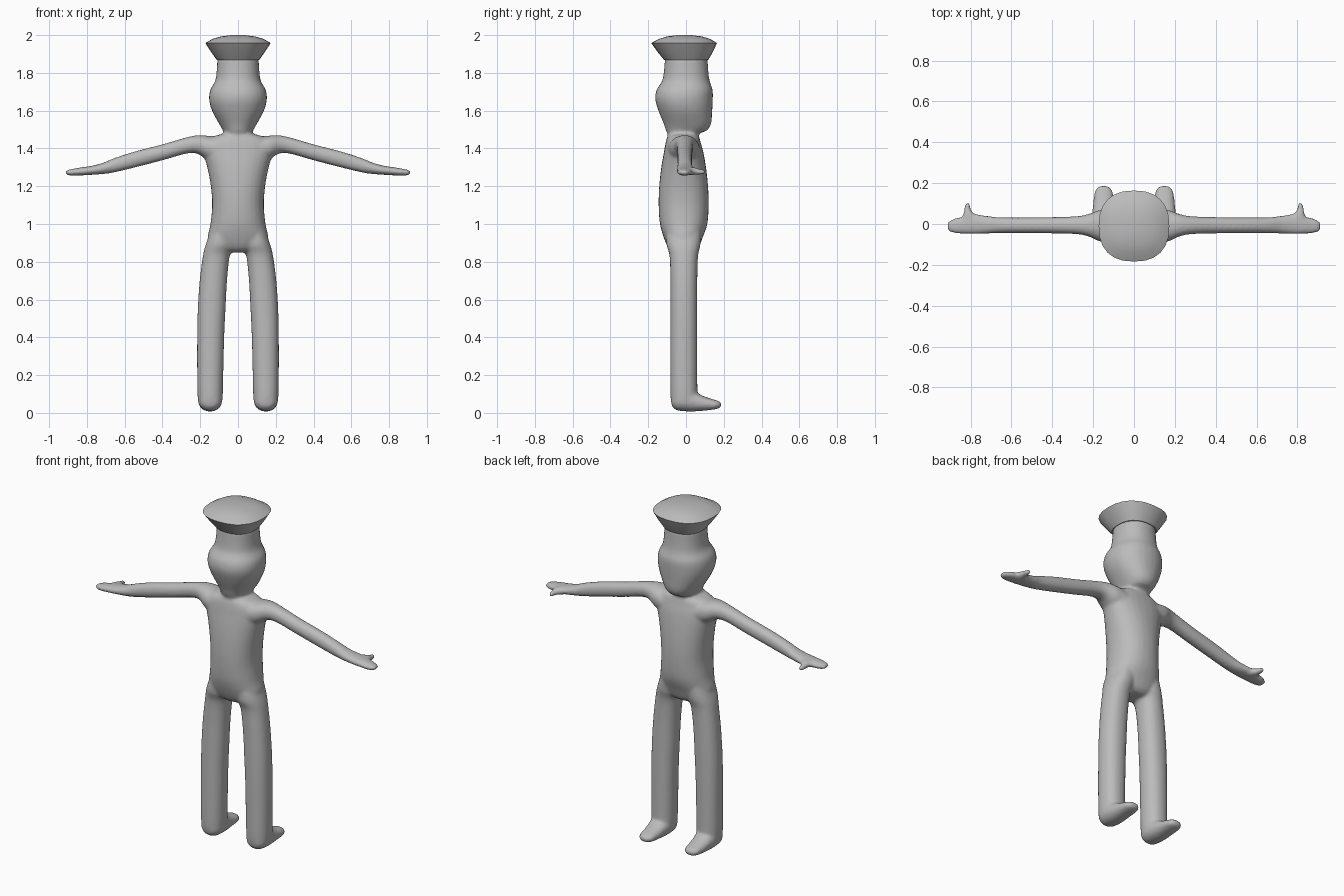
import bpy, bmesh, math

grey = bpy.data.materials.new("plain grey")
grey.diffuse_color = (0.5, 0.5, 0.5, 1)


def spline(a, b, c, d, t):
    """Catmull-Rom blend of four ring rows."""
    return [0.5 * (2*q + (r-p)*t + (2*p-5*q+4*r-s)*t*t + (3*q-p-3*r+s)*t**3)
            for p, q, r, s in zip(a, b, c, d)]


def loft(bm, rings, axis='z', side=1, steps=4, seg=28, power=2.2):
    """Closed skin through rings (position, low a, high a, low b, high b)."""
    rows, last = [], len(rings) - 1
    for i in range(last):
        quad = [rings[max(0, min(last, i + k))] for k in (-1, 0, 1, 2)]
        rows += [spline(*quad, s / steps) for s in range(steps)]
    rows.append(rings[-1])
    loops = []
    for t, a0, a1, b0, b1 in rows:
        loop = []
        for k in range(seg):
            w = 2 * math.pi * k / seg
            c, s = math.cos(w), math.sin(w)
            a = (a0+a1)/2 + (a1-a0)/2 * math.copysign(abs(c)**(2/power), c)
            b = (b0+b1)/2 + (b1-b0)/2 * math.copysign(abs(s)**(2/power), s)
            x, y, z = {'x': (t, a, b), 'y': (a, t, b), 'z': (a, b, t)}[axis]
            loop.append(bm.verts.new((side * x, y, z)))
        loops.append(loop)
    faces = [bm.faces.new(loops[0]), bm.faces.new(loops[-1])]
    for lo, hi in zip(loops, loops[1:]):
        for k in range(seg):
            n = (k + 1) % seg
            faces.append(bm.faces.new((lo[k], lo[n], hi[n], hi[k])))
    bmesh.ops.recalc_face_normals(bm, faces=faces)


def make(name, bm):
    me = bpy.data.meshes.new(name)
    bm.to_mesh(me)
    bm.free()
    me.materials.append(grey)
    ob = bpy.data.objects.new(name, me)
    bpy.context.collection.objects.link(ob)
    return ob


def sym(*rows):
    """Rings symmetric in x: (z, half width, y low, y high)."""
    return [(z, -w, w, y0, y1) for z, w, y0, y1 in rows]


body = bmesh.new()

# torso
loft(body, sym((0.85, .06, -.06, .04), (0.87, .12, -.09, .065), (0.92, .16, -.115, .085),
               (1.0, .146, -.138, .113), (1.1, .137, -.145, .12), (1.2, .144, -.142, .117),
               (1.3, .163, -.131, .106), (1.38, .185, -.117, .092), (1.43, .18, -.108, .078),
               (1.46, .14, -.1, .07), (1.475, .09, -.09, .06)))

# neck and head
loft(body, sym((1.43, .075, -.095, .06), (1.475, .076, -.098, .066), (1.495, .08, -.107, .11),
               (1.53, .1, -.118, .133), (1.6, .138, -.146, .139), (1.66, .153, -.163, .142),
               (1.71, .147, -.156, .141), (1.755, .122, -.128, .126), (1.8, .114, -.118, .119),
               (1.88, .109, -.111, .114)))

for side in (1, -1):
    # leg
    loft(body, [(1.0, .03, .13, -.1, .08), (0.9, .022, .168, -.105, .078), (0.83, .044, .186, -.087, .064),
                (0.7, .058, .203, -.083, .06), (0.55, .066, .213, -.083, .06), (0.4, .073, .216, -.083, .06),
                (0.2, .078, .216, -.083, .06), (0.07, .082, .213, -.081, .06), (0.03, .095, .2, -.07, .05)],
         'z', side)
    # foot
    loft(body, [(-.075, .115, .18, .035, .1), (-.05, .09, .205, .014, .125), (0, .084, .211, .008, .13),
                (.05, .09, .206, .008, .11), (.1, .097, .2, .012, .086), (.15, .102, .195, .018, .07),
                (.175, .113, .184, .024, .062), (.187, .13, .167, .034, .052)], 'y', side)
    # arm and hand
    loft(body, [(.1, -.1, .075, 1.32, 1.46), (.17, -.085, .068, 1.345, 1.468), (.22, -.062, .05, 1.374, 1.469),
                (.28, -.05, .038, 1.371, 1.457), (.4, -.046, .034, 1.337, 1.422), (.55, -.045, .032, 1.298, 1.383),
                (.66, -.045, .033, 1.272, 1.347), (.72, -.047, .04, 1.264, 1.322), (.78, -.049, .048, 1.26, 1.307),
                (.83, -.048, .038, 1.257, 1.3), (.88, -.045, .027, 1.256, 1.291),
                (.905, -.036, .014, 1.26, 1.285), (.914, -.02, 0, 1.267, 1.28)], 'x', side)
    # thumb
    loft(body, [(.02, .74, .85, 1.258, 1.302), (.045, .775, .838, 1.26, 1.3), (.07, .798, .832, 1.26, 1.292),
                (.095, .801, .828, 1.262, 1.288), (.104, .808, .822, 1.267, 1.283)], 'y', side, seg=16)

# fuse the figure into one soft skin
figure = make("body", body)
fuse = figure.modifiers.new("fuse", 'REMESH')
fuse.mode = 'VOXEL'
fuse.voxel_size = 0.009
fuse.use_smooth_shade = True
soft = figure.modifiers.new("soften", 'SMOOTH')
soft.factor = 0.5
soft.iterations = 6

# flared cap with a sharp rim
hat = bmesh.new()
loft(hat, sym((1.868, .112, -.115, .117), (1.91, .142, -.15, .142), (1.958, .173, -.184, .164),
              (1.98, .135, -.143, .127), (1.993, .09, -.1, .085), (2.0, .035, -.045, .03)),
     steps=1, seg=24, power=2.4)
cap = make("cap", hat)
bpy.context.view_layer.objects.active = cap
cap.select_set(True)
bpy.ops.object.shade_smooth_by_angle(angle=math.radians(40))
